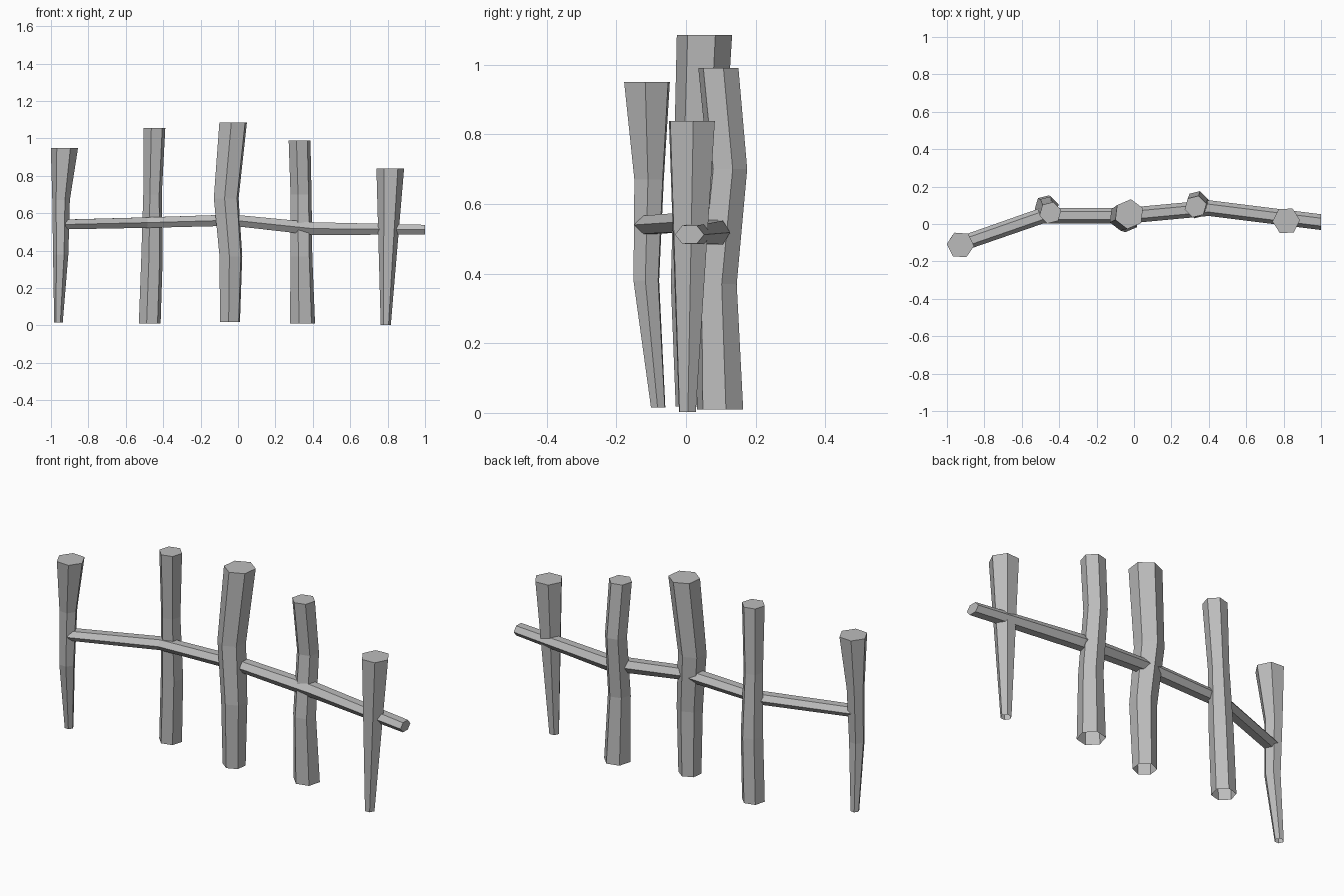
import bpy, bmesh, math
from mathutils import Vector

if "Cube" in bpy.data.objects:
    bpy.data.objects.remove(bpy.data.objects["Cube"])

wood = bpy.data.materials.new("weathered grey")
wood.use_nodes = True
grey = (0.5, 0.5, 0.5, 1)
wood.diffuse_color = grey
wood.node_tree.nodes["Principled BSDF"].inputs["Base Color"].default_value = grey


def hex_loft(name, rings, cap_start, cap_end):
    """Skin six-point rings into a flat-shaded bar."""
    bm = bmesh.new()
    loops = [[bm.verts.new(p) for p in ring] for ring in rings]
    for a, b in zip(loops, loops[1:]):
        for i in range(6):
            j = (i + 1) % 6
            bm.faces.new((a[i], a[j], b[j], b[i]))
    if cap_start:
        bm.faces.new(loops[0][::-1])
    if cap_end:
        bm.faces.new(loops[-1])
    bmesh.ops.recalc_face_normals(bm, faces=bm.faces)
    mesh = bpy.data.meshes.new(name)
    bm.to_mesh(mesh)
    bm.free()
    mesh.materials.append(wood)
    obj = bpy.data.objects.new(name, mesh)
    bpy.context.collection.objects.link(obj)


def post(name, turn, sections):
    """Crooked upright, open underneath; sections are (x, y, z, radius)."""
    angles = [math.radians(turn + 60 * i) for i in range(6)]
    rings = [[(x + r * math.cos(a), y + r * math.sin(a), z) for a in angles]
             for x, y, z, r in sections]
    hex_loft(name, rings, False, True)


# Uprights, from right end to left end
post("right_end_post", -4, [(-.96, -.08, .016, .023), (-.948, -.114, .38, .041),
                            (-.946, -.106, .67, .047), (-.928, -.112, .95, .073)])
post("right_inner_post", 14, [(-.472, .095, .01, .06), (-.46, .09, .36, .059),
                              (-.457, .075, .7, .051), (-.447, .06, 1.055, .06)])
post("middle_post", 23, [(-.043, .028, .018, .058), (-.038, .022, .37, .066),
                         (-.063, .036, .68, .072), (-.026, .053, 1.085, .08)])
post("left_inner_post", 14, [(.345, .098, .01, .069), (.339, .088, .37, .06),
                             (.337, .12, .7, .058), (.329, .093, .99, .06)])
post("left_end_post", 3, [(.79, .004, .002, .027), (.814, .017, .838, .074)])

# Cross rail threaded through the uprights: x, y, z, half width, half height
path = [(-.935, -.11, .54, .04, .026), (-.49, .045, .55, .042, .028),
        (-.03, .045, .563, .042, .03), (.4, .085, .518, .042, .034),
        (1.0, .01, .512, .042, .026)]
rail = []
for k, (x, y, z, w, h) in enumerate(path):
    before, after = path[max(k - 1, 0)], path[min(k + 1, len(path) - 1)]
    along = Vector((after[0] - before[0], after[1] - before[1], 0)).normalized()
    side = Vector((-along.y, along.x, 0))
    if k == len(path) - 1:
        side = Vector((0, 1, 0))
    rail.append([Vector((x, y, z)) + side * w * math.cos(math.radians(60 * i))
                 + Vector((0, 0, h / .866 * math.sin(math.radians(60 * i)))) for i in range(6)])
hex_loft("cross_rail", rail, True, True)
